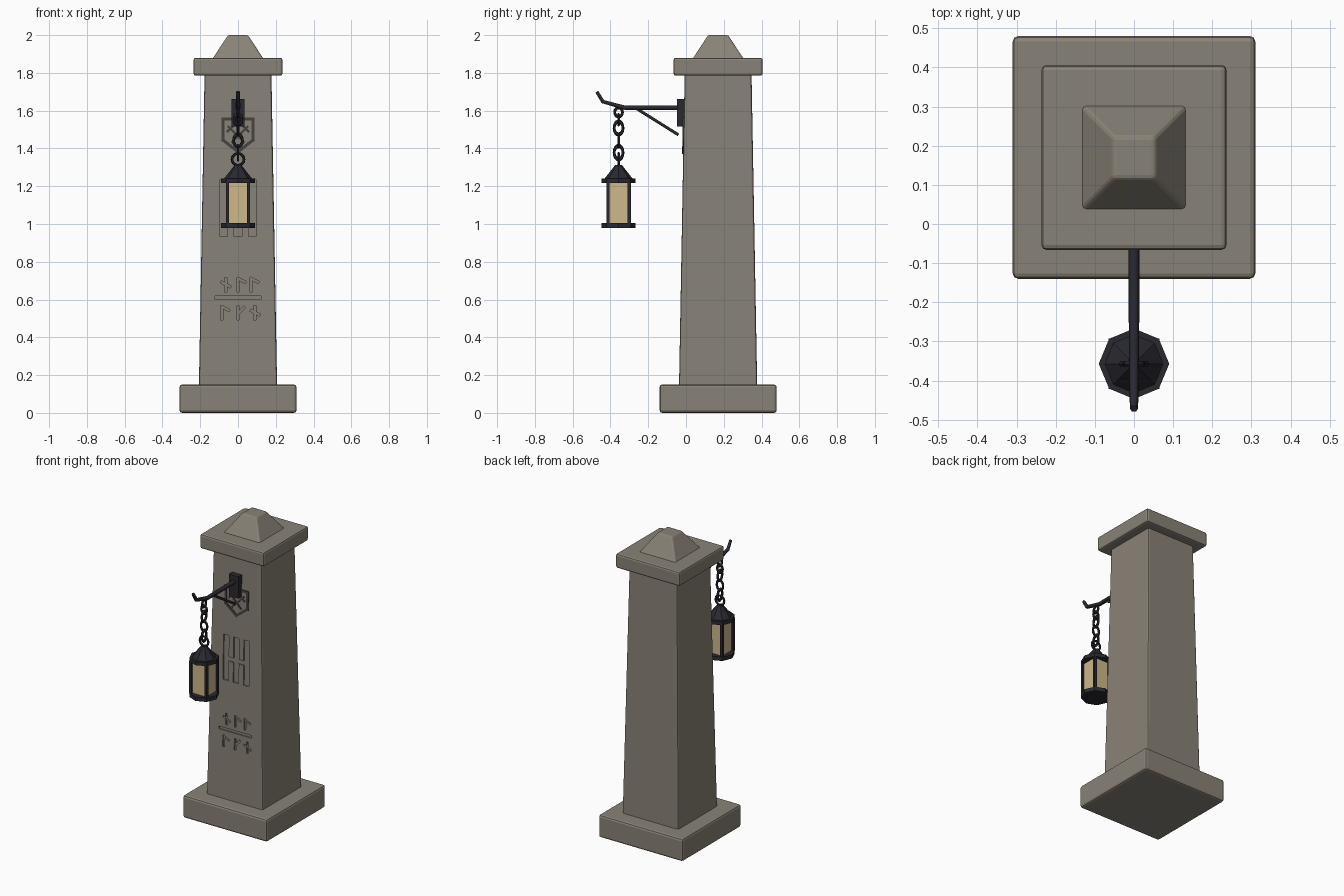
import bpy, bmesh, math
from mathutils import Vector

if "Cube" in bpy.data.objects:
    bpy.data.objects.remove(bpy.data.objects["Cube"])


def material(name, rgb):
    m = bpy.data.materials.new(name)
    m.use_nodes = True
    m.diffuse_color = (*rgb, 1)
    m.node_tree.nodes["Principled BSDF"].inputs["Base Color"].default_value = (*rgb, 1)
    return m


stone = material("stone", (0.25, 0.225, 0.185))
dark_stone = material("dark stone", (0.06, 0.057, 0.052))
iron = material("black iron", (0.022, 0.022, 0.03))
glass = material("warm glass", (0.62, 0.48, 0.26))

PILLAR_Y = 0.17
LAMP_Y = -0.357
SHAFT_LOW, SHAFT_HIGH = 0.15, 1.785
HALF_LOW, HALF_HIGH = 0.207, 0.177


def add_object(name, bm, mat):
    bmesh.ops.recalc_face_normals(bm, faces=bm.faces)
    mesh = bpy.data.meshes.new(name)
    bm.to_mesh(mesh)
    bm.free()
    mesh.materials.append(mat)
    obj = bpy.data.objects.new(name, mesh)
    bpy.context.scene.collection.objects.link(obj)
    return obj


def block(name, mat, centre, low, high, half_low, half_high=None, bevel=0.0):
    """Square block, optionally tapered towards its top, with softened edges."""
    half_high = half_high or half_low
    bm = bmesh.new()
    bmesh.ops.create_cube(bm, size=2)
    for v in bm.verts:
        half, z = (half_high, high) if v.co.z > 0 else (half_low, low)
        v.co = (centre[0] + v.co.x * half, centre[1] + v.co.y * half, z)
    if bevel:
        bmesh.ops.bevel(bm, geom=bm.edges[:], offset=bevel, segments=2,
                        profile=0.5, affect='EDGES')
    return add_object(name, bm, mat)


def drum(name, low, high, r_low, r_high):
    """Eight-sided lantern part."""
    bm = bmesh.new()
    bmesh.ops.create_cone(bm, cap_ends=True, segments=8, radius1=r_low,
                          radius2=r_high, depth=high - low)
    bmesh.ops.translate(bm, verts=bm.verts, vec=(0, LAMP_Y, (low + high) / 2))
    return add_object(name, bm, iron)


def rod(name, points, radius, taper=1.0):
    """Round bar through points given as (y, z)."""
    curve = bpy.data.curves.new(name, 'CURVE')
    curve.dimensions = '3D'
    curve.bevel_depth = radius
    curve.bevel_resolution = 1
    curve.use_fill_caps = True
    spline = curve.splines.new('POLY')
    spline.points.add(len(points) - 1)
    for i, (p, (y, z)) in enumerate(zip(spline.points, points)):
        p.co = (0, y, z, 1)
        p.radius = 1 + (taper - 1) * i / (len(points) - 1)
    obj = bpy.data.objects.new(name, curve)
    bpy.context.scene.collection.objects.link(obj)
    curve.materials.append(iron)
    bpy.ops.object.select_all(action='DESELECT')
    obj.select_set(True)
    bpy.context.view_layer.objects.active = obj
    bpy.ops.object.convert(target='MESH')


def front_y(z):
    """Depth of the sloping front face of the shaft."""
    t = (z - SHAFT_LOW) / (SHAFT_HIGH - SHAFT_LOW)
    return PILLAR_Y - HALF_LOW - (HALF_HIGH - HALF_LOW) * t


def stroke(bm, a, b, width, outer, inner):
    """Straight bar on the front face from a to b, both (x, z)."""
    a, b = Vector(a), Vector(b)
    along = (b - a).normalized() * width / 2
    side = Vector((-along.y, along.x))
    verts = bmesh.ops.create_cube(bm, size=2)["verts"]
    for v in verts:
        p = (b + along if v.co.x > 0 else a - along) + side * v.co.z
        v.co = (p.x, front_y(p.y) + (inner if v.co.y > 0 else -outer), p.y)


# Stone pillar
centre = (0, PILLAR_Y)
block("plinth", stone, centre, 0, 0.15, 0.31, bevel=0.014)
shaft = block("shaft", stone, centre, SHAFT_LOW - 0.01, SHAFT_HIGH + 0.01,
              HALF_LOW, HALF_HIGH, bevel=0.01)
block("capital", stone, centre, 1.785, 1.88, 0.236, bevel=0.012)
block("finial", stone, centre, 1.87, 2.0, 0.138, 0.053, bevel=0.008)

# Carved strokes: three tall bars, a divider and two rows of signs
strokes = [((x, 0.955), (x, 1.215), 0.04) for x in (-0.075, 0, 0.075)]
strokes += [((-0.06, 1.08), (0.06, 1.08), 0.03), ((-0.112, 0.61), (0.112, 0.61), 0.018)]
flag = [((0, 0), (0, 1)), ((0, 1), (0.55, 0.72)), ((0.55, 0.72), (0, 0.4))]
cross = [((0.3, 0), (0.3, 1)), ((0, 0.68), (0.65, 0.35))]
branch = [((0, 0), (0, 1)), ((0, 0.45), (0.5, 0.95))]
rows = [(0.647, (cross, flag, flag)), (0.498, (flag, branch, cross))]
for z, signs in rows:
    for x, sign in zip((-0.085, 0, 0.07), signs):
        for a, b in sign:
            strokes.append(tuple((x + u * 0.064, z + w * 0.064) for u, w in (a, b)) + (0.013,))

cutters = []
for i, (a, b, width) in enumerate(strokes):
    bm = bmesh.new()
    stroke(bm, a, b, width, 0.03, 0.009 + i * 0.0001)
    cutter = add_object("carving_cutter", bm, stone)
    cutter.hide_render = True
    cutters.append(cutter)
    mod = shaft.modifiers.new("carving", 'BOOLEAN')
    mod.operation = 'DIFFERENCE'
    mod.solver = 'EXACT'
    mod.object = cutter
bpy.context.view_layer.update()
carved = bpy.data.meshes.new_from_object(
    shaft.evaluated_get(bpy.context.evaluated_depsgraph_get()))
shaft.modifiers.clear()
shaft.data = carved
carved.materials.clear()
carved.materials.append(stone)
for cutter in cutters:
    bpy.data.objects.remove(cutter)

# Shield emblem
bm = bmesh.new()
outline = [(-0.08, 1.556), (0.08, 1.556), (0.08, 1.445), (0, 1.382), (-0.08, 1.445)]
for i, a in enumerate(outline):
    stroke(bm, a, outline[(i + 1) % len(outline)], 0.016, 0.006, 0.003)
for s in (-1, 1):
    stroke(bm, (s * 0.05, 1.515), (-s * 0.03, 1.435), 0.012, 0.005, 0.003)
    stroke(bm, (s * 0.055, 1.49), (s * 0.025, 1.52), 0.012, 0.004, 0.003)
add_object("shield_emblem", bm, dark_stone)

# Iron bracket
bm = bmesh.new()
bmesh.ops.create_cube(bm, size=1)
bmesh.ops.scale(bm, verts=bm.verts, vec=(0.07, 0.04, 0.145))
bmesh.ops.translate(bm, verts=bm.verts, vec=(0, -0.027, 1.588))
add_object("wall_plate", bm, iron)
rod("bracket_arm", [(-0.03, 1.616), (-0.325, 1.616), (-0.44, 1.648), (-0.472, 1.7)], 0.0145, 0.7)
rod("bracket_brace", [(-0.26, 1.61), (-0.04, 1.472)], 0.009)

# Chain: (height, half width, half height), alternating direction
links = [(1.592, 0.028, 0.033), (1.552, 0.028, 0.036), (1.508, 0.031, 0.045),
         (1.442, 0.031, 0.043), (1.378, 0.031, 0.047), (1.342, 0.039, 0.039)]
for i, (z, half_w, half_h) in enumerate(links):
    turn = math.pi / 2 if i % 2 == 0 else 0
    bpy.ops.mesh.primitive_torus_add(
        major_segments=16, minor_segments=6, major_radius=half_w - 0.0075,
        minor_radius=0.0075, location=(0, LAMP_Y, z), rotation=(math.pi / 2, 0, turn))
    link = bpy.context.object
    link.name = "chain_link"
    link.scale.y = half_h / half_w
    link.data.materials.append(iron)
    bpy.ops.object.shade_smooth_by_angle()

# Lantern
drum("lantern_base", 0.978, 1.004, 0.09, 0.09)
drum("lantern_eave", 1.216, 1.24, 0.09, 0.09)
drum("lantern_roof", 1.238, 1.312, 0.076, 0.018)
block("lantern_glass", glass, (0, LAMP_Y), 1.0, 1.22, 0.053)
for sx in (-1, 1):
    for sy in (-1, 1):
        block("lantern_post", iron, (sx * 0.056, LAMP_Y + sy * 0.056), 1.0, 1.22, 0.0085)
